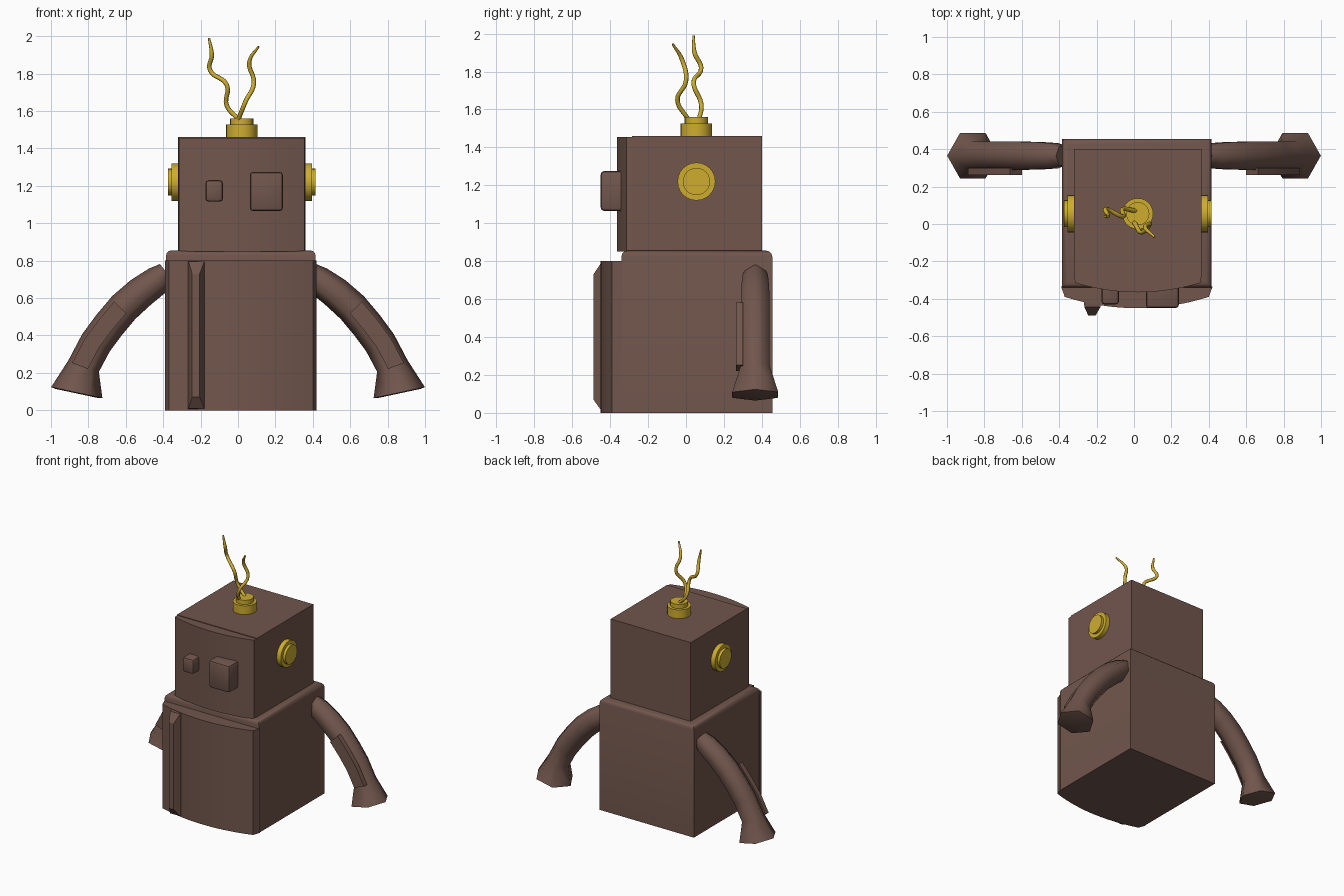
import bpy, bmesh, math
from mathutils import Vector

cube = bpy.data.objects.get("Cube")
if cube:
    bpy.data.objects.remove(cube)


def material(name, rgb):
    m = bpy.data.materials.new(name)
    m.use_nodes = True
    m.diffuse_color = (*rgb, 1)
    bsdf = next(n for n in m.node_tree.nodes if n.type == 'BSDF_PRINCIPLED')
    bsdf.inputs["Base Color"].default_value = (*rgb, 1)
    bsdf.inputs["Roughness"].default_value = 0.6
    return m


BROWN = material("warm brown", (0.165, 0.093, 0.073))
GOLD = material("gold", (0.62, 0.42, 0.03))


def finish(bm, name, mat, angle=40):
    bmesh.ops.recalc_face_normals(bm, faces=bm.faces)
    mesh = bpy.data.meshes.new(name)
    bm.to_mesh(mesh)
    bm.free()
    mesh.materials.append(mat)
    obj = bpy.data.objects.new(name, mesh)
    bpy.context.collection.objects.link(obj)
    bpy.ops.object.select_all(action='DESELECT')
    obj.select_set(True)
    bpy.context.view_layer.objects.active = obj
    bpy.ops.object.shade_smooth_by_angle(angle=math.radians(angle))
    return obj


def loft(rings, name, mat, angle=40):
    """Skin a list of equal-length vertex rings and cap both ends."""
    bm = bmesh.new()
    rows = [[bm.verts.new(p) for p in ring] for ring in rings]
    n = len(rows[0])
    for a, b in zip(rows, rows[1:]):
        for i in range(n):
            j = (i + 1) % n
            bm.faces.new((a[i], a[j], b[j], b[i]))
    bm.faces.new(rows[0])
    bm.faces.new(rows[-1])
    return finish(bm, name, mat, angle)


def box(name, x, y, z, rule=None, width=0.0, segments=1):
    """Box from ranges; edges whose midpoint passes the rule are bevelled."""
    bm = bmesh.new()
    bmesh.ops.create_cube(bm, size=1)
    for v in bm.verts:
        v.co = [r[0] + (c + 0.5) * (r[1] - r[0]) for r, c in zip((x, y, z), v.co)]
    if rule:
        edges = [e for e in bm.edges if rule((e.verts[0].co + e.verts[1].co) / 2)]
        bmesh.ops.bevel(bm, geom=edges, offset=width, segments=segments,
                        profile=0.5, affect='EDGES')
    return finish(bm, name, BROWN)


def bowed_panel(name, x, back, side, bow, z, steps=12, corner=0.02):
    """Door whose front bulges in an arc across its width."""
    mid, half = (x[0] + x[1]) / 2, (x[1] - x[0]) / 2
    plan = [(x[1], back), (x[0], back)]
    for i in range(steps + 1):
        t = 2 * i / steps - 1
        plan.append((mid + t * (half - corner), side - (side - bow) * (1 - t * t)))
    return loft([[(px, py, h) for px, py in plan] for h in z], name, BROWN)


def turned(name, centre, axis, profile, sides=24):
    """Stepped disc from (distance along axis, radius) pairs."""
    axis = Vector(axis)
    u = axis.orthogonal().normalized()
    v = axis.cross(u)
    rings = []
    for d, r in profile:
        rings.append([Vector(centre) + axis * d + r * (
            u * math.cos(math.tau * k / sides) + v * math.sin(math.tau * k / sides))
            for k in range(sides)])
    return loft(rings, name, GOLD)


# Body with softened top edge, bowed door and long handle
box("body", (-0.385, 0.415), (-0.34, 0.455), (0, 0.855),
    lambda c: c.z > 0.85, 0.03, 3)
bowed_panel("body_door", (-0.39, 0.42), -0.335, -0.39, -0.45, (0, 0.8))
handle_rings = []
for y, x0, x1, z0, z1 in ((-0.40, -0.27, -0.18, 0.005, 0.8),
                          (-0.445, -0.265, -0.18, 0.01, 0.795),
                          (-0.488, -0.245, -0.205, 0.07, 0.73)):
    handle_rings.append([(x0, y, z0), (x1, y, z0), (x1, y, z1), (x0, y, z1)])
loft(handle_rings, "door_handle", BROWN, 20)

# Head with a bowed face and raised eyes
box("head", (-0.32, 0.36), (-0.285, 0.4), (0.85, 1.46))
bowed_panel("head_front", (-0.32, 0.36), -0.28, -0.315, -0.365, (0.85, 1.455), corner=0.005)
for name, x, z, front in (("right_eye", (-0.175, -0.08), (1.115, 1.23), -0.43),
                          ("left_eye", (0.063, 0.24), (1.065, 1.275), -0.45)):
    box(name, x, (front, -0.33), z, lambda c: c.y < -0.34, 0.018, 2)

# Gold ears and antenna base
ear = [(-0.03, 0.1), (0.037, 0.1), (0.037, 0.072), (0.057, 0.072)]
turned("left_ear", (0.358, 0.055, 1.22), (1, 0, 0), ear)
turned("right_ear", (-0.318, 0.055, 1.22), (-1, 0, 0), ear)
turned("antenna_base", (0.02, 0.055, 1.455), (0, 0, 1),
       [(0, 0.083), (0.072, 0.083), (0.072, 0.062), (0.105, 0.062)])


# Wavy antennae
def antenna(name, points):
    curve = bpy.data.curves.new(name, 'CURVE')
    curve.dimensions = '3D'
    curve.bevel_depth = 0.012
    curve.bevel_resolution = 2
    curve.resolution_u = 6
    curve.use_fill_caps = True
    spline = curve.splines.new('BEZIER')
    spline.bezier_points.add(len(points) - 1)
    for i, (bp, co) in enumerate(zip(spline.bezier_points, points)):
        bp.co = co
        bp.handle_left_type = bp.handle_right_type = 'AUTO'
        bp.radius = 0.5 if i == len(points) - 1 else 1
    curve.materials.append(GOLD)
    obj = bpy.data.objects.new(name, curve)
    bpy.context.collection.objects.link(obj)
    bpy.ops.object.select_all(action='DESELECT')
    obj.select_set(True)
    bpy.context.view_layer.objects.active = obj
    bpy.ops.object.convert(target='MESH')
    bpy.ops.object.shade_smooth()


antenna("right_antenna", [(0.01, 0.07, 1.55), (-0.06, 0.08, 1.63), (-0.06, 0.04, 1.74),
                          (-0.15, 0.08, 1.82), (-0.14, 0.045, 1.9), (-0.155, 0.04, 1.99)])
antenna("left_antenna", [(0.0, 0.01, 1.55), (0.04, -0.045, 1.65), (0.085, 0.0, 1.75),
                         (0.06, -0.02, 1.86), (0.11, -0.07, 1.945)])

# Hexagonal arms: (x, z, radius) along the arc, flaring at the cuff
ARM = [(0.38, 0.735, 0.06), (0.43, 0.695, 0.078), (0.52, 0.63, 0.085), (0.61, 0.55, 0.087),
       (0.69, 0.455, 0.087), (0.76, 0.36, 0.087), (0.825, 0.237, 0.087),
       (0.862, 0.095, 0.14), (0.862, 0.09, 0.12)]
ARM_Y = 0.365


def arm_frames():
    """Centre and in-plane outward normal at every arm station."""
    pts = [Vector((x, 0, z)) for x, z, r in ARM]
    for i, p in enumerate(pts):
        t = (pts[min(i + 1, len(pts) - 1)] - pts[max(i - 1, 0)]).normalized()
        if i >= len(pts) - 2:
            t = Vector((0.21, 0, -0.98)).normalized()
        yield p + Vector((0, ARM_Y, 0)), Vector((-t.z, 0, t.x)), ARM[i][2]


for side, s in (("left", 1), ("right", -1)):
    arm, panel = [], []
    for i, (p, n, r) in enumerate(arm_frames()):
        ring = [p + r * (n * math.cos(k * math.pi / 3) +
                         Vector((0, math.sin(k * math.pi / 3), 0))) for k in range(6)]
        arm.append([(s * q.x, q.y, q.z) for q in ring])
        if 3 <= i <= 6:
            # Raised strip on the front of the forearm
            strip = [p + n * w + Vector((0, d - ARM_Y, 0)) for w, d in
                     ((-0.045, 0.3), (0.045, 0.3), (0.045, 0.263), (-0.045, 0.263))]
            panel.append([(s * (q.x + 0.02), q.y, q.z) for q in strip])
    loft(arm, side + "_arm", BROWN, 62)
    loft(panel, side + "_arm_panel", BROWN)
